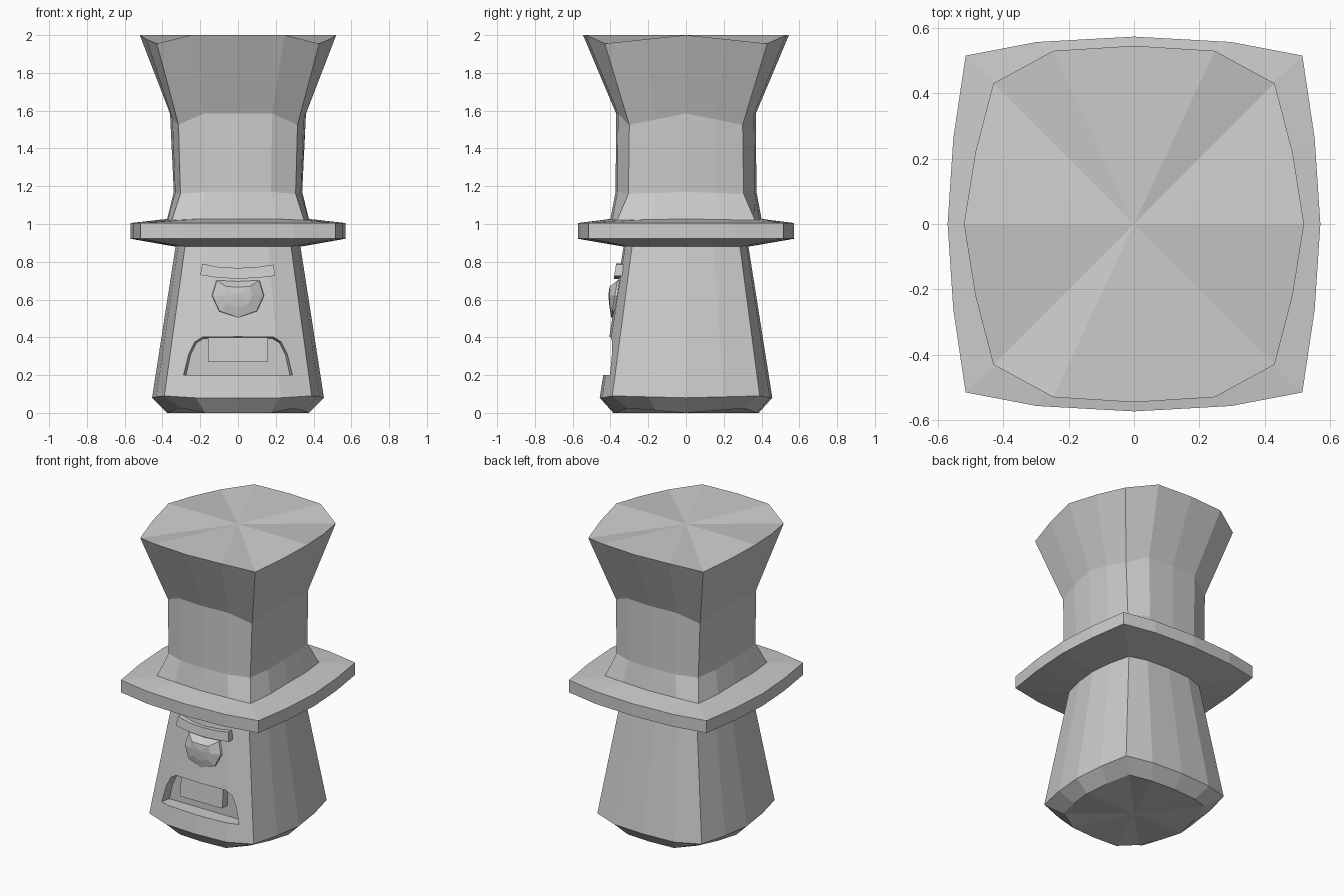
import bpy, bmesh

if "Cube" in bpy.data.objects:
    bpy.data.objects.remove(bpy.data.objects["Cube"])

grey = bpy.data.materials.new("stone grey")
grey.diffuse_color = (0.6, 0.6, 0.6, 1)
grey.use_nodes = True
grey.node_tree.nodes["Principled BSDF"].inputs["Base Color"].default_value = grey.diffuse_color


def ring(x, y, cx, cy, z, zc):
    """Sixteen-sided rounded square: mid sides at x, y and z, corners at cx, cy and zc."""
    q = [(x, 0, z), ((x + cx) / 2 + 0.01, cy * 0.51, (z + zc) / 2),
         (cx, cy, zc), (cx * 0.575, y * 0.968 + 0.002, z), (0, y, z)]
    pts = q + [(-a, b, c) for a, b, c in q[3::-1]]
    return pts + [(a, -b, c) for a, b, c in pts[7:0:-1]]


def loft(name, rings, cap_low=False, cap_high=False):
    bm = bmesh.new()
    rows = [[bm.verts.new(p) for p in r] for r in rings]
    n = len(rows[0])
    for a, b in zip(rows, rows[1:]):
        for i in range(n):
            bm.faces.new((a[i], a[(i + 1) % n], b[(i + 1) % n], b[i]))
    for use, row in ((cap_low, rows[0]), (cap_high, rows[-1])):
        if use:
            mid = [sum(v.co[k] for v in row) / n for k in range(2)]
            c = bm.verts.new((*mid, row[0].co.z))
            for i in range(n):
                f = (row[i], row[(i + 1) % n], c)
                bm.faces.new(f if row is rows[-1] else f[::-1])
    return finish(name, bm)


def finish(name, bm):
    bmesh.ops.recalc_face_normals(bm, faces=bm.faces)
    me = bpy.data.meshes.new(name)
    bm.to_mesh(me)
    bm.free()
    me.materials.append(grey)
    ob = bpy.data.objects.new(name, me)
    bpy.context.collection.objects.link(ob)
    return ob


def prism(name, front, back):
    """Solid between two outlines of equal length."""
    bm = bmesh.new()
    a = [bm.verts.new(p) for p in front]
    b = [bm.verts.new(p) for p in back]
    bm.faces.new(a)
    bm.faces.new(b)
    for i in range(len(a)):
        j = (i + 1) % len(a)
        bm.faces.new((a[i], a[j], b[j], b[i]))
    return finish(name, bm)


# Tapered body with bevelled foot
body = loft("body", [ring(0.375, 0.385, 0.30, 0.31, 0, 0.025),
                     ring(0.455, 0.457, 0.39, 0.39, 0.08, 0.09),
                     ring(0.33, 0.33, 0.28, 0.285, 0.885, 0.885)], True, True)

# Brim
loft("brim", [ring(0.33, 0.33, 0.28, 0.285, 0.88, 0.88),
              ring(0.57, 0.573, 0.515, 0.515, 0.922, 0.922),
              ring(0.57, 0.573, 0.515, 0.515, 1.005, 1.005),
              ring(0.375, 0.40, 0.35, 0.365, 1.027, 1.02)])

# Flared crown
loft("crown", [ring(0.375, 0.40, 0.35, 0.365, 1.027, 1.02),
               ring(0.34, 0.373, 0.305, 0.305, 1.17, 1.16),
               ring(0.36, 0.37, 0.315, 0.30, 1.585, 1.525),
               ring(0.52, 0.545, 0.43, 0.43, 2.0, 1.955)], False, True)

# Mouth recess
half_out = [(0.31, 0.2), (0.285, 0.31), (0.25, 0.385), (0.2, 0.415)]
half_in = [(0.275, 0.2), (0.25, 0.31), (0.22, 0.37), (0.18, 0.395)]
outline = lambda h, y: [(x, y, z) for x, z in h] + [(-x, y, z) for x, z in h[::-1]]
cutter = prism("mouth_cutter", outline(half_out, -0.5), outline(half_in, -0.34))
cutter.hide_render = True
cutter.hide_viewport = True
cut = body.modifiers.new("mouth", 'BOOLEAN')
cut.operation = 'DIFFERENCE'
cut.solver = 'EXACT'
cut.object = cutter

# Single tooth
rect = [(-0.158, 0.27), (0.158, 0.27), (0.158, 0.415), (-0.158, 0.415)]
prism("tooth", [(x, -0.395 + (z - 0.27) * 0.1, z) for x, z in rect],
      [(x, -0.32, z) for x, z in rect])

# Faceted nose
edge = [(-0.145, 0.62), (-0.12, 0.705), (0, 0.7), (0.12, 0.705),
        (0.145, 0.62), (0.105, 0.535), (0, 0.5), (-0.105, 0.535)]
lean = lambda z: -0.457 + (z - 0.08) * 0.158
loft("nose", [[(x, lean(z) + 0.03, z) for x, z in edge],
              [(x * 0.93, lean(z) - 0.005, 0.615 + (z - 0.615) * 0.95) for x, z in edge],
              [(x * 0.52, -0.405, 0.625 + (z - 0.625) * 0.55) for x, z in edge],
              [(x * 0.1, -0.41, 0.625 + (z - 0.625) * 0.1) for x, z in edge]], False, True)

# Curved brow bar
brow = [(-0.2, 0.73), (-0.1, 0.715), (0, 0.71), (0.1, 0.715), (0.197, 0.725),
        (0.187, 0.785), (0.1, 0.772), (0, 0.767), (-0.1, 0.772), (-0.19, 0.79)]
prism("brow", [(x, -0.382 + (z - 0.71) * 0.15, z) for x, z in brow],
      [(x, -0.31, z) for x, z in brow])
